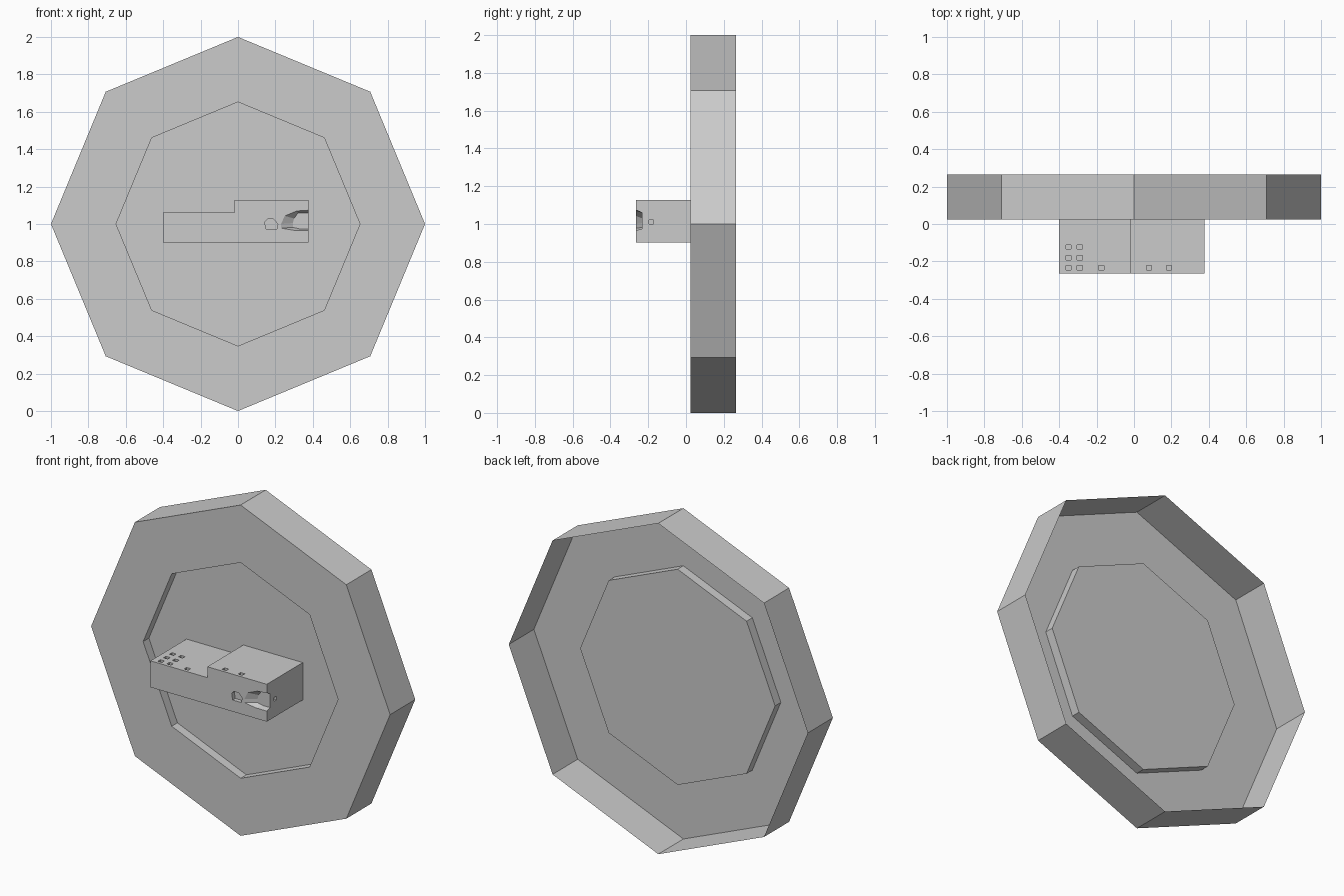
import bpy, bmesh
from math import cos, sin, pi
from mathutils import Vector

cube = bpy.data.objects.get("Cube")
if cube:
    bpy.data.objects.remove(cube, do_unlink=True)

grey = bpy.data.materials.new("plain_grey")
grey.use_nodes = True
colour = (0.6, 0.6, 0.6, 1)
grey.diffuse_color = colour
grey.node_tree.nodes["Principled BSDF"].inputs["Base Color"].default_value = colour


def finish(name, bm):
    bmesh.ops.recalc_face_normals(bm, faces=bm.faces)
    mesh = bpy.data.meshes.new(name)
    bm.to_mesh(mesh)
    bm.free()
    mesh.materials.append(grey)
    ob = bpy.data.objects.new(name, mesh)
    bpy.context.scene.collection.objects.link(ob)
    return ob


def add_loft(bm, rings, cap_start=True):
    """Join rings of vertices, closing the last one and optionally the first."""
    for a, b in zip(rings, rings[1:]):
        for i in range(len(a)):
            j = (i + 1) % len(a)
            bm.faces.new((a[i], a[j], b[j], b[i]))
    bm.faces.new(rings[-1])
    if cap_start:
        bm.faces.new(rings[0])


def outline(bm, points, y):
    return [bm.verts.new((x, y, z)) for x, z in points]


def add_box(bm, centre, size):
    verts = bmesh.ops.create_cube(bm, size=1)["verts"]
    for v in verts:
        v.co = Vector(centre) + Vector(a * b for a, b in zip(v.co, size))


# Octagonal dish: thin shell open at the back, with a recessed middle plate
bm = bmesh.new()
SIDES = 8
angles = [2 * pi * i / SIDES for i in range(SIDES)]
section = [(1, 0.265), (1, 0.025), (0.652, 0.025), (0.652, 0.08)]
add_loft(bm, [outline(bm, [(r * cos(a), 1 + r * sin(a)) for a in angles], y)
              for r, y in section], cap_start=False)
finish("octagonal_dish", bm)

# Stepped block on the front of the dish
FRONT, BACK = -0.265, 0.079
END, LOW, HIGH = 0.378, 1.062, 1.128
bm = bmesh.new()
profile = [(-0.4, 0.902), (END, 0.902), (END, HIGH),
           (-0.02, HIGH), (-0.02, LOW), (-0.4, LOW)]
add_loft(bm, [outline(bm, profile, y) for y in (FRONT, BACK)])
block = finish("stepped_block", bm)

# Cutters: top sockets and end socket
bm = bmesh.new()
sockets = [(x, y, LOW) for x in (-0.35, -0.29) for y in (-0.123, -0.18, -0.234)]
sockets += [(-0.175, -0.234, LOW), (0.08, -0.234, HIGH), (0.187, -0.234, HIGH)]
for x, y, z in sockets:
    add_box(bm, (x, y, z), (0.028, 0.024, 0.09))
add_box(bm, (END, -0.185, 1.01), (0.06, 0.024, 0.022))

# Small front pocket
small = [(0.15, 0.972), (0.143, 1.01), (0.158, 1.026),
         (0.19, 1.026), (0.213, 1.0), (0.208, 0.972)]
add_loft(bm, [outline(bm, small, y) for y in (FRONT - 0.02, FRONT + 0.025)])

# Large front pocket, tapering inward and open at the end of the block
mouth = [(0.23, 0.978), (0.3, 0.966), (0.41, 0.966), (0.41, 1.076),
         (0.315, 1.07), (0.25, 1.043), (0.23, 1.0)]
floor = [(0.293, 0.982), (0.33, 0.974), (0.41, 0.974), (0.41, 1.06),
         (0.32, 1.058), (0.3, 1.03), (0.293, 1.005)]
add_loft(bm, [outline(bm, mouth, FRONT - 0.02), outline(bm, mouth, FRONT),
              outline(bm, floor, FRONT + 0.033)])
cutter = finish("socket_cutter", bm)
cutter.hide_render = True
cutter.hide_viewport = True

cut = block.modifiers.new("sockets", "BOOLEAN")
cut.operation = "DIFFERENCE"
cut.solver = "EXACT"
cut.object = cutter
